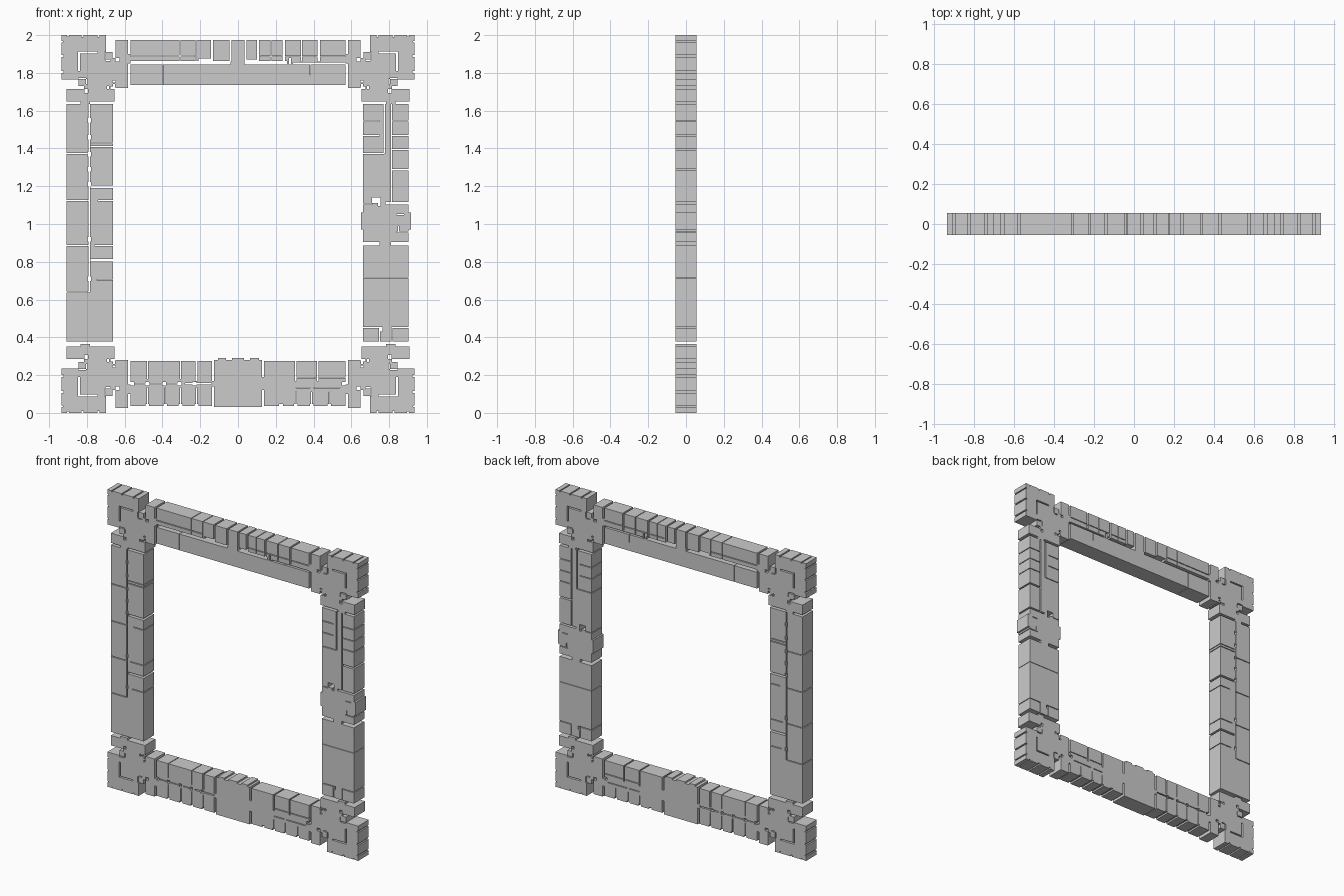
import bpy, bmesh

DEPTH = 0.112   # frame thickness
T = 0.5         # hairline joint width, all plan values are hundredths


def vslit(x, z0, z1, w=T):
    return (x - w / 2, z0, x + w / 2, z1)


def hslit(z, x0, x1, w=T):
    return (x0, z - w / 2, x1, z + w / 2)


def slab(name, solids, cuts):
    """Union of solid rectangles minus cut rectangles, as a thick plate."""
    norm = lambda r: (min(r[0], r[2]), min(r[1], r[3]), max(r[0], r[2]), max(r[1], r[3]))
    solids, cuts = [norm(r) for r in solids], [norm(r) for r in cuts]
    both = solids + cuts
    xs = sorted({round(v, 3) for r in both for v in (r[0], r[2])})
    zs = sorted({round(v, 3) for r in both for v in (r[1], r[3])})
    inside = lambda x, z, rs: any(a < x < c and b < z < d for a, b, c, d in rs)
    bm, verts = bmesh.new(), {}

    def vert(x, z):
        if (x, z) not in verts:
            verts[x, z] = bm.verts.new((x / 100, 0, z / 100))
        return verts[x, z]

    for x0, x1 in zip(xs, xs[1:]):
        for z0, z1 in zip(zs, zs[1:]):
            cx, cz = (x0 + x1) / 2, (z0 + z1) / 2
            if inside(cx, cz, solids) and not inside(cx, cz, cuts):
                bm.faces.new([vert(x0, z0), vert(x1, z0), vert(x1, z1), vert(x0, z1)])
    mesh = bpy.data.meshes.new(name)
    bm.to_mesh(mesh)
    bm.free()
    obj = bpy.data.objects.new(name, mesh)
    bpy.context.collection.objects.link(obj)
    mod = obj.modifiers.new("thickness", 'SOLIDIFY')
    mod.thickness, mod.offset = DEPTH, 0


# Corner blocks: distances inward from the outer corner, symmetric on the diagonal
half_solids = [
    (0, 0, 23.4, 23.4), (9, 9, 27, 27),      # main block and inner block
    (2.7, 28.6, 28, 35.2),                   # cap stone of the bar
    (12, 27, 24, 28.6), (10, 35.2, 15, 36.6),  # necks
    (25, 26, 27.6, 30),
]
half_cuts = [
    (8.8, 8.8, 19, 9.7),                     # angle bracket groove
    (3, 0, 3.8, 0.8), (10.5, 0, 11.5, 1), (19, 0, 20, 1),
    (9, 22.6, 13, 23.3), (13, 23.3, 13.6, 26),
    (12.2, 28.6, 14, 30.6), (26, 27.2, 28, 28.4),
]
swap = lambda rs: rs + [(b, a, d, c) for a, b, c, d in rs]
for side, sx in (("left", -1), ("right", 1)):
    for level, top in (("top", True), ("bottom", False)):
        def place(r):
            z = (lambda v: 200 - v) if top else (lambda v: v)
            return (sx * (93.4 - r[0]), z(r[1]), sx * (93.4 - r[2]), z(r[3]))
        slab(f"{level}_{side}_corner", [place(r) for r in swap(half_solids)],
             [place(r) for r in swap(half_cuts)])

# Top bar: plain lower beam, row of blocks above a stepped gap
cuts = [(-56.8, 184.4, -4, 186.2), (3.4, 184.4, 26, 186.2), (29, 184.4, 56.8, 185.4)]
cuts += [vslit(x, 186, 198) for x in (-30.8, -22.3, 17.5, 33.7)]
cuts += [vslit(x, 186, 198, 1.2) for x in (-13.8, -4, 4, 10.6, 24.2, 42.8)]
cuts += [hslit(189, -56.8, -23), hslit(188.8, 12, 23), hslit(188.8, 25, 56.8),
         (-21, 186, -14, 187.6), (27, 184.4, 28, 188), (4, 186, 10, 187),
         vslit(-39.8, 173, 184.4, 0.3), vslit(38.2, 179, 184.4, 0.3)]
slab("top_bar", [(-56.8, 173.5, 56.8, 197.3)], cuts)

# Left column: two strips with a joint between them
cuts = [vslit(-78.8, 64, 163.4, 0.7)]
cuts += [(-79.6, z - 1.2, -77.8, z + 1.2) for z in (155, 146, 137, 129, 121, 92, 71)]
cuts += [hslit(z, -90.7, -79) for z in (137.4, 112.5, 88.6, 64)]
cuts += [hslit(142.8, -78, -66.3), hslit(141, -78, -66.3), hslit(119.7, -78, -66.3, 1.3),
         hslit(80.7, -78, -66.3, 1.3), hslit(112.5, -74, -66.3),
         hslit(88.6, -76, -66.3), hslit(70.5, -75, -66.3)]
slab("left_column", [(-90.7, 37.7, -66.3, 163.4)], cuts)

# Right column: coursed upper part, projecting middle stone, plain lower part
solids = [(66.3, 111, 90.2, 163.4), (66.3, 90.6, 90.2, 111),
          (65.2, 97, 91.5, 106), (66.3, 37.7, 90.2, 88.6), (75, 88.6, 81, 90.6)]
cuts = [vslit(77.3, 137.4, 163.4, 0.8), vslit(81.3, 111, 163.4, 0.7),
        hslit(137.4, 66.3, 77.3), hslit(111, 78, 91, 1.1), hslit(110.5, 66.3, 71),
        (71, 111, 75.5, 114), (74, 109.5, 75.5, 114),
        hslit(105, 84, 88), hslit(95.7, 84, 90.2), vslit(85, 95.7, 99),
        hslit(71.6, 66.3, 90.2, 0.3)]
cuts += [hslit(z, 81.3, 90.2) for z in (154.5, 146.8, 139.5)]
cuts += [hslit(128.7, 81.3, 90.2, 1)]
cuts += [hslit(z, 66.3, 75) for z in (154.5, 146.8)]
cuts += [hslit(45.2, 66.3, 75), hslit(45.2, 81.5, 90.2),
         vslit(75, 37.7, 45.4), vslit(81.5, 37.7, 45.4), (75, 43, 76.5, 45.4)]
slab("right_column", solids, cuts)

# Bottom bar: coursed wings around a notched centre stone
solids = [(-56.8, 3.7, 56.8, 27.6), (-12.7, 3, 12.7, 28)]
solids += [(x0, 27, x1, 29) for x0, x1 in ((-10.6, -6.4), (-3.2, 3.2), (6.4, 11))]
cuts = [(-13.8, 16.8, -12.6, 28), (-13.8, 3, -12.6, 14), (12.6, 19, 13.8, 28), (12.6, 3, 13.8, 12)]
cuts += [vslit(x, 18, 28) for x in (-48, -30.5)]
cuts += [vslit(x, 17, 28, 0.9) for x in (-22, 30.6, 42.3)]
cuts += [vslit(x, 3, 13.5) for x in (-48, -38.5, -30.5, -22)]
cuts += [vslit(x, 3, 11) for x in (30.6, 39, 48.3)]
cuts += [(x - 1, 3, x + 1, 4.8) for x in (-48, -38.5, -30.5, -22, 22.8, 30.6, 39, 48.3)]
cuts += [hslit(15.4, -54, -40), hslit(15.4, -37, -31), hslit(15.4, -28, -14, 0.8)]
cuts += [(x - 1, 14.4, x + 1, 16.4) for x in (-56, -48, -39, -31, -23, 56)]
cuts += [hslit(18.6, 30.6, 41), hslit(18.6, 43, 56.8), hslit(13.3, 30.6, 38), hslit(13.3, 40, 54)]
slab("bottom_bar", solids, cuts)
